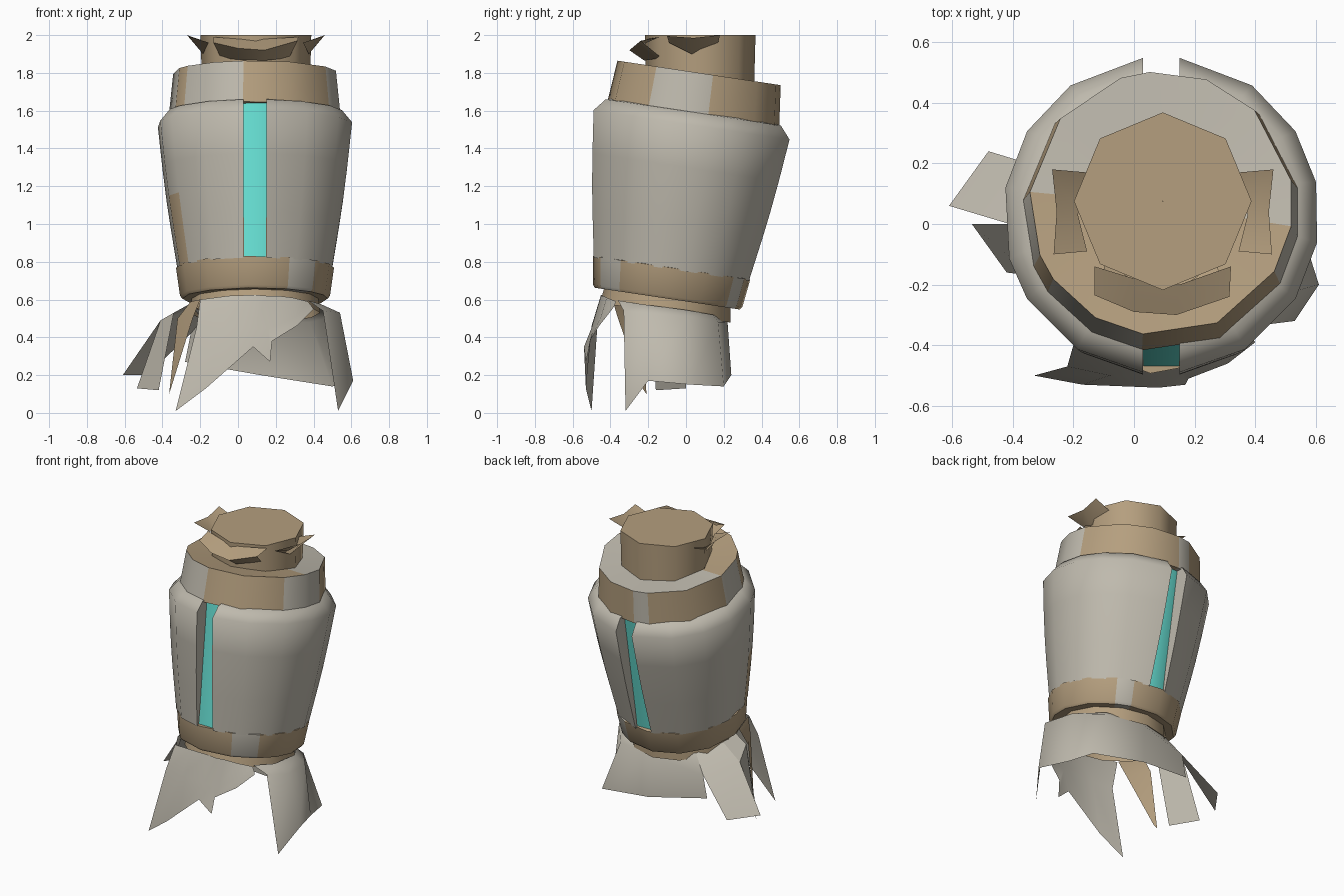
import bpy, math


def material(name, rgb):
    m = bpy.data.materials.new(name)
    m.diffuse_color = (*rgb, 1)
    return m


MATS = [material("stone grey", (0.52, 0.49, 0.42)),
        material("tan brown", (0.46, 0.345, 0.21)),
        material("glow cyan", (0.14, 0.77, 0.68))]
GREY, BROWN, CYAN = 0, 1, 2


def grid(name, rows, color, closed=False, angle=48):
    """Skin a list of equally long point rows; color is an index or f(row, column)."""
    n = len(rows[0])
    verts = [p for row in rows for p in row]
    faces, idx = [], []
    for j in range(len(rows) - 1):
        for i in range(n if closed else n - 1):
            k = (i + 1) % n
            faces.append((j * n + i, j * n + k, (j + 1) * n + k, (j + 1) * n + i))
            idx.append(color(j, i) if callable(color) else color)
    me = bpy.data.meshes.new(name)
    me.from_pydata(verts, [], faces)
    for m in MATS:
        me.materials.append(m)
    for f, c in zip(me.polygons, idx):
        f.material_index = c
    ob = bpy.data.objects.new(name, me)
    bpy.context.collection.objects.link(ob)
    bpy.context.view_layer.objects.active = ob
    ob.select_set(True)
    bpy.ops.object.shade_smooth_by_angle(angle=math.radians(angle))
    ob.select_set(False)
    return ob


def ring_point(h, r, deg):
    """Point on the leaning body: the axis drifts back and rings tilt down to the back."""
    a = math.radians(deg)
    dy = r * math.sin(a)
    return (0.09 + r * math.cos(a), -0.10 + 0.14 * (h - 0.6) + dy, h - 0.15 * dy)


def tube(name, profile, angles, color):
    return grid(name, [[ring_point(h, r, a) for a in angles] for h, r in profile], color, True)


def in_ranges(deg, ranges):
    return any(a <= deg % 360 < b for a, b in ranges)


# Inner core with a glowing strip at front and back
core_angles = [8.5, 30, 55, 81.5, 98.5, 125, 150, 171.5, 188.5, 215, 240, 261.5, 278.5, 305, 330, 351.5]
tube("inner_core", [(0.74, 0.395), (1.63, 0.425)], core_angles,
     lambda j, i: CYAN if core_angles[i] in (81.5, 261.5) else BROWN)

# Two bulging side panels; their edges keep the strip gap parallel and fold in to the core
PANEL = [(0.76, 0.415), (1.0, 0.455), (1.13, 0.475), (1.3, 0.497), (1.525, 0.522), (1.59, 0.468), (1.60, 0.42)]
SIDES = {"left_panel": [125, 148, 170, 196, 212, 238],
         "right_panel": [302, 328, 350, 372, 392, 415]}
for name, angs in SIDES.items():
    left = name == "left_panel"
    rows = []
    for h, r in PANEL:
        g, gi = (math.degrees(math.asin(0.06 / q)) for q in (r, 0.40))
        a0, a1 = (90, 270) if left else (270, 450)
        rows.append([ring_point(h, 0.40, a0 + gi)] + [ring_point(h, r, a) for a in [a0 + g] + angs + [a1 - g]]
                    + [ring_point(h, 0.40, a1 - gi)])
    grid(name, rows, lambda j, i: BROWN if left and i == 5 and j < 2 else GREY)

# Lower band with a tucked-in bottom
low_angles = [0, 26, 52, 67, 95, 122, 150, 180, 205, 232, 265, 296, 320, 340]
low_grey = [(52, 67), (296, 320)]
tube("lower_band", [(0.605, 0.02), (0.605, 0.385), (0.62, 0.397), (0.768, 0.418), (0.772, 0.39)], low_angles,
     lambda j, i: GREY if in_ranges(low_angles[i], low_grey) else BROWN)

# Upper band
top_angles = [10, 45, 70, 95, 108, 140, 175, 203, 215, 240, 262, 295, 329, 350]
top_brown = [(10, 95), (108, 175), (203, 215), (262, 329)]
tube("upper_band", [(1.575, 0.41), (1.58, 0.458), (1.80, 0.435)], top_angles,
     lambda j, i: BROWN if in_ranges(top_angles[i], top_brown) else GREY)

# Shoulder closing the top towards the neck
tube("shoulder", [(1.80, 0.435), (1.79, 0.25)], top_angles,
     lambda j, i: BROWN if 170 < top_angles[i] < 340 else GREY)

# Eight-sided neck with a flat cap
NX, NY = 0.095, 0.075
neck = [[(NX + r * math.cos(k * math.pi / 4), NY + r * math.sin(k * math.pi / 4), z) for k in range(8)]
        for z, r in [(1.70, 0.285), (2.0, 0.293), (2.0, 0.001)]]
grid("neck", neck, BROWN, True)

# Small flaps bent out around the neck
for name, s in (("left_neck_flap", -1), ("right_neck_flap", 1)):
    grid(name, [[(NX + s * x, y, z) for x, y, z in row] for row in (
        [(0.25, -0.09, 1.96), (0.28, 0.03, 1.90), (0.25, 0.17, 1.96)],
        [(0.36, -0.10, 1.995), (0.35, 0.04, 1.985), (0.365, 0.18, 2.0)])], BROWN)
grid("front_neck_flap", [
    [(-0.09, -0.12, 1.88), (0.0, -0.19, 1.87), (0.14, -0.22, 1.865), (0.27, -0.13, 1.88)],
    [(-0.13, -0.235, 1.96), (0.0, -0.29, 1.93), (0.14, -0.30, 1.92), (0.315, -0.24, 1.97)],
    [(-0.13, -0.14, 1.99), (0.0, -0.18, 1.98), (0.15, -0.20, 1.98), (0.32, -0.14, 1.99)]], BROWN)

# Waist ring under the body
tube("waist_ring", [(0.53, 0.345), (0.61, 0.335)], range(0, 360, 30), BROWN)

# Torn skirt: wide sheet around the right and back
grid("skirt_back_right", [
    [(0.53, -0.32, 0.01), (0.61, -0.20, 0.17), (0.54, 0.02, 0.15), (0.50, 0.20, 0.14),
     (0.12, 0.24, 0.20), (-0.28, 0.17, 0.27)],
    [(0.45, -0.33, 0.54), (0.54, -0.22, 0.53), (0.51, 0.0, 0.51), (0.38, 0.17, 0.48),
     (0.10, 0.22, 0.48), (-0.25, 0.17, 0.42)],
    [(0.37, -0.36, 0.595), (0.44, -0.23, 0.575), (0.43, 0.0, 0.545), (0.34, 0.14, 0.52),
     (0.09, 0.20, 0.51), (-0.16, 0.12, 0.53)]], GREY, angle=70)

# Torn skirt: front flap with a ragged lower edge
grid("skirt_front", [
    [(-0.33, -0.50, 0.01), (-0.17, -0.53, 0.13), (0.08, -0.54, 0.35), (0.17, -0.53, 0.27),
     (0.18, -0.51, 0.38), (0.31, -0.46, 0.46), (0.40, -0.39, 0.55)],
    [(-0.22, -0.47, 0.45), (-0.08, -0.50, 0.46), (0.09, -0.50, 0.45), (0.16, -0.49, 0.45),
     (0.20, -0.48, 0.46), (0.31, -0.45, 0.51), (0.39, -0.38, 0.565)],
    [(-0.20, -0.40, 0.60), (-0.05, -0.44, 0.62), (0.09, -0.45, 0.625), (0.15, -0.45, 0.62),
     (0.21, -0.44, 0.62), (0.29, -0.42, 0.61), (0.37, -0.37, 0.59)]], GREY)

# Torn skirt: spikes on the left
grid("skirt_left_outer", [
    [(-0.48, 0.24, 0.20), (-0.61, 0.06, 0.20)],
    [(-0.25, 0.17, 0.42), (-0.41, 0.0, 0.49)],
    [(-0.16, 0.12, 0.53), (-0.24, -0.06, 0.56)]], GREY)
grid("skirt_left_inner", [
    [(-0.535, 0.0, 0.13), (-0.42, -0.16, 0.12)],
    [(-0.41, 0.0, 0.49), (-0.34, -0.17, 0.53)],
    [(-0.24, -0.06, 0.56), (-0.25, -0.18, 0.58)]], GREY)
grid("skirt_left_spike", [
    [(-0.365, -0.21, 0.10), (-0.355, -0.23, 0.13)],
    [(-0.32, -0.22, 0.50), (-0.24, -0.36, 0.50)],
    [(-0.25, -0.22, 0.59), (-0.20, -0.39, 0.60)]], BROWN)
